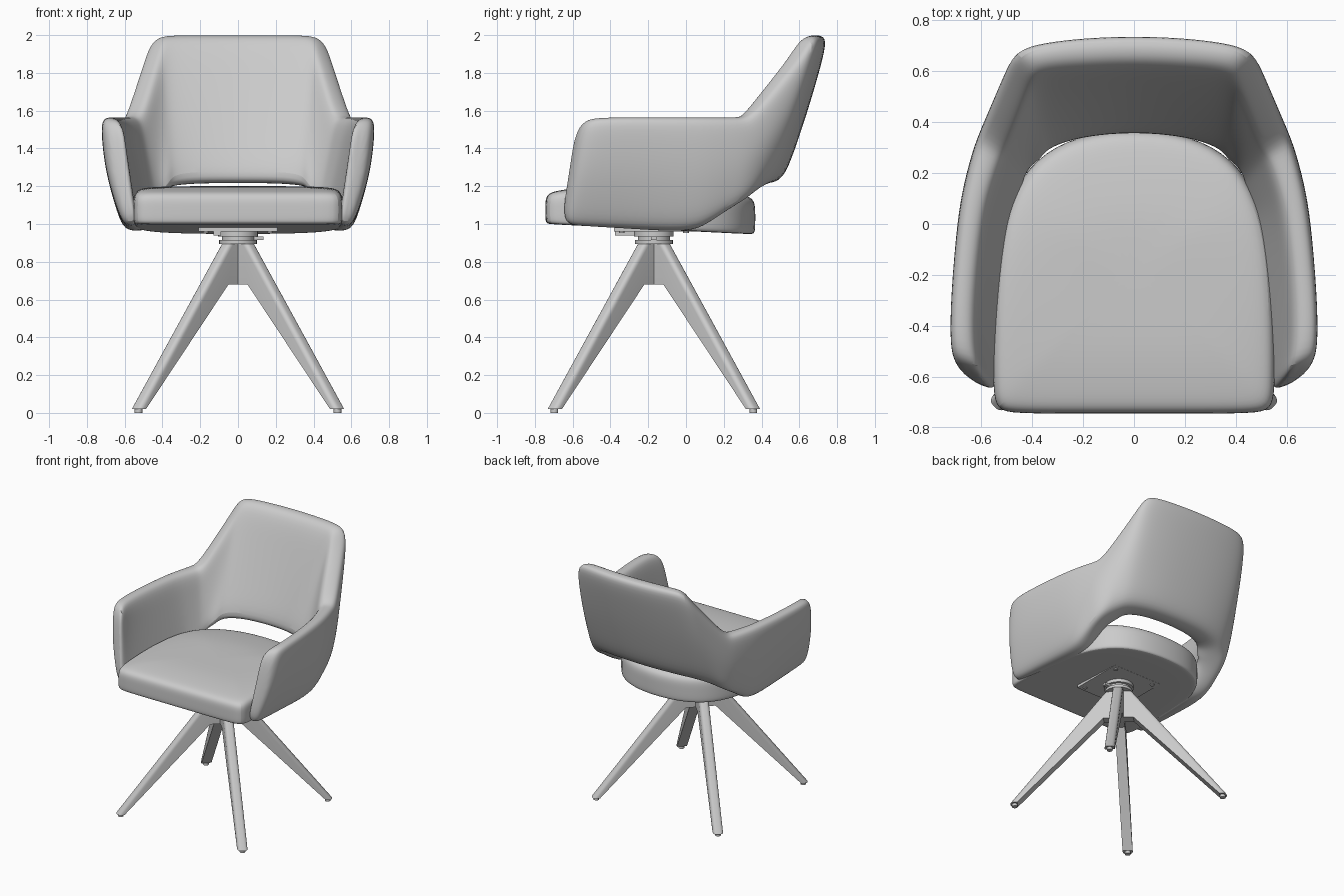
import bpy, bmesh, math
from mathutils import Vector, Matrix

if "Cube" in bpy.data.objects:
    bpy.data.objects.remove(bpy.data.objects["Cube"])

GREY = (0.6, 0.6, 0.6, 1)
mat = bpy.data.materials.new("light_grey")
mat.use_nodes = True
mat.diffuse_color = GREY
mat.node_tree.nodes["Principled BSDF"].inputs["Base Color"].default_value = GREY
HUB = Vector((0, -0.17, 0))


def finish(name, bm, angle=40):
    bmesh.ops.recalc_face_normals(bm, faces=bm.faces)
    mesh = bpy.data.meshes.new(name)
    bm.to_mesh(mesh)
    bm.free()
    part = bpy.data.objects.new(name, mesh)
    bpy.context.collection.objects.link(part)
    mesh.materials.append(mat)
    bpy.ops.object.select_all(action='DESELECT')
    bpy.context.view_layer.objects.active = part
    part.select_set(True)
    bpy.ops.object.shade_smooth_by_angle(angle=math.radians(angle))
    return part


def subdivide(part):
    modifier = part.modifiers.new("soft", 'SUBSURF')
    modifier.levels = modifier.render_levels = 2


def bridge(bm, rings):
    count = len(rings[0])
    for lower, upper in zip(rings, rings[1:]):
        for i in range(count):
            j = (i + 1) % count
            bm.faces.new((lower[i], lower[j], upper[j], upper[i]))


def cylinder(name, radius, bottom, top, x, y):
    bm = bmesh.new()
    centre = Matrix.Translation((x, y, (bottom + top) / 2))
    bmesh.ops.create_cone(bm, cap_ends=True, segments=32, radius1=radius, radius2=radius,
                          depth=top - bottom, matrix=centre)
    return finish(name, bm)


def box(name, size, location):
    bm = bmesh.new()
    placement = Matrix.Translation(location) @ Matrix.Diagonal((*size, 1))
    bmesh.ops.create_cube(bm, size=1, matrix=placement)
    return finish(name, bm)


# Wraparound shell: stations from back centre to arm front,
# each as outer top, outer bottom, facing angle, bottom thickness
stations = [
    ((0, .76, 2), (0, .515, 1.215), 0, .18),
    ((.22, .75, 2), (.24, .505, 1.215), 8, .195),
    ((.4, .725, 2), (.42, .46, 1.2), 28, .215),
    ((.47, .69, 1.985), (.48, .415, 1.175), 38, .22),
    ((.5, .62, 1.89), (.52, .375, 1.15), 45, .22),
    ((.56, .46, 1.7), (.56, .34, 1.125), 50, .21),
    ((.605, .35, 1.57), (.585, .28, 1.09), 55, .2),
    ((.63, .29, 1.565), (.595, .2, 1.045), 65, .185),
    ((.665, .17, 1.565), (.605, .11, .985), 75, .175),
    ((.695, .03, 1.565), (.61, 0, .955), 86, .155),
    ((.725, -.27, 1.565), (.61, -.3, .975), 90, .115),
    ((.73, -.47, 1.565), (.61, -.57, .99), 82, .085),
    ((.71, -.53, 1.545), (.605, -.625, 1), 72, .075),
]
STEPS = (.05, .28, .5, .72, .95)
EDGE_STEPS = (.25, .75)


def shell_section(top, bottom, angle, thickness):
    outer_top, outer_bottom = Vector(top), Vector(bottom)
    turn = math.radians(angle)
    outward = Vector((math.sin(turn), math.cos(turn), 0))
    inner_top = outer_top - outward * (.1 + .03 * math.cos(turn))
    inner_bottom = outer_bottom - outward * thickness
    bulge = .012 + .018 * math.sin(turn)
    points = [inner_bottom.lerp(inner_top, t) for t in STEPS]
    points += [inner_top.lerp(outer_top, t) for t in EDGE_STEPS]
    points += [outer_top.lerp(outer_bottom, t) + outward * bulge * math.sin(math.pi * t)
               for t in STEPS]
    return points + [outer_bottom.lerp(inner_bottom, t) for t in EDGE_STEPS]


bm = bmesh.new()
sections = [shell_section(*station) for station in stations]
middle = sum(sections[-1], Vector()) / len(sections[-1])
forward = Vector((0, -.025, 0))
sections.append([middle.lerp(point, .65) + forward for point in sections[-1]])
rings = [[bm.verts.new(point) for point in section] for section in sections]
bridge(bm, rings)
bm.faces.new(rings[-1])
shell = finish("back_and_arms", bm, 60)
mirror = shell.modifiers.new("mirror", 'MIRROR')
mirror.use_clip = True
subdivide(shell)

# Seat cushion: D-shaped outline raised through rings of scale and height
half = [(.22, -.745), (.47, -.745), (.54, -.73), (.555, -.65), (.555, -.4), (.54, -.1),
        (.49, .1), (.39, .26), (.22, .35)]
outline = half + [(0, .375)] + [(-x, y) for x, y in reversed(half)] + [(0, -.745)]
profile = [(.5, 0), (.93, 0), (.985, .01), (1, .1), (1, .45), (1, .75), (.97, .92),
           (.88, .98), (.6, 1), (.3, 1)]


def seat_point(x, y, scale, height):
    y = HUB.y + (y - HUB.y) * scale
    low = .963 - .05 * y
    high = 1.2 - .13 * max(0, y) - .1 * max(0, -.5 - y)
    return (x * scale, y, low + (high - low) * height)


bm = bmesh.new()
rings = [[bm.verts.new(seat_point(x, y, scale, height)) for x, y in outline]
         for scale, height in profile]
bridge(bm, rings)
bm.faces.new(rings[0])
bm.faces.new(rings[-1])
subdivide(finish("seat_cushion", bm, 50))

# Four splayed legs with foot pads
leg_shape = [(0, .9), (.095, .9), (.775, .02), (.725, .02), (.107, .68), (0, .68)]
for turn, side in enumerate(("back_left", "back_right", "front_right", "front_left")):
    bm = bmesh.new()
    spin = Matrix.Translation(HUB) @ Matrix.Rotation(math.radians(45 + 90 * turn), 4, 'Z')
    cheeks = [[bm.verts.new(spin @ Vector((reach, width, z))) for reach, z in leg_shape]
              for width in (-.036, .036)]
    bridge(bm, cheeks)
    for cheek in cheeks:
        bm.faces.new(cheek)
    outer = [bm.edges.get((cheek[1], cheek[2])) for cheek in cheeks]
    bmesh.ops.bevel(bm, geom=outer, offset=.024, segments=4, profile=.5, affect='EDGES')
    finish(side + "_leg", bm)
    foot = spin @ Vector((.745, 0, 0))
    cylinder(side + "_foot", .02, 0, .025, foot.x, foot.y)

# Swivel hub, mounting plate, bolts, lever and spring housing
cylinder("swivel_lower_disc", .1, .895, .915, HUB.x, HUB.y)
cylinder("swivel_core", .085, .91, .95, HUB.x, HUB.y)
cylinder("swivel_upper_disc", .105, .935, .965, HUB.x, HUB.y)
box("mounting_plate", (.42, .42, .024), HUB + Vector((0, 0, .972)))
for x in (-.17, .17):
    for y in (-.17, .17):
        cylinder("plate_bolt", .015, .953, .965, x, HUB.y + y)
box("swivel_lever", (.1, .03, .018), (.085, HUB.y, .925))
box("spring_housing", (.04, .11, .03), (-.11, -.32, .955))
